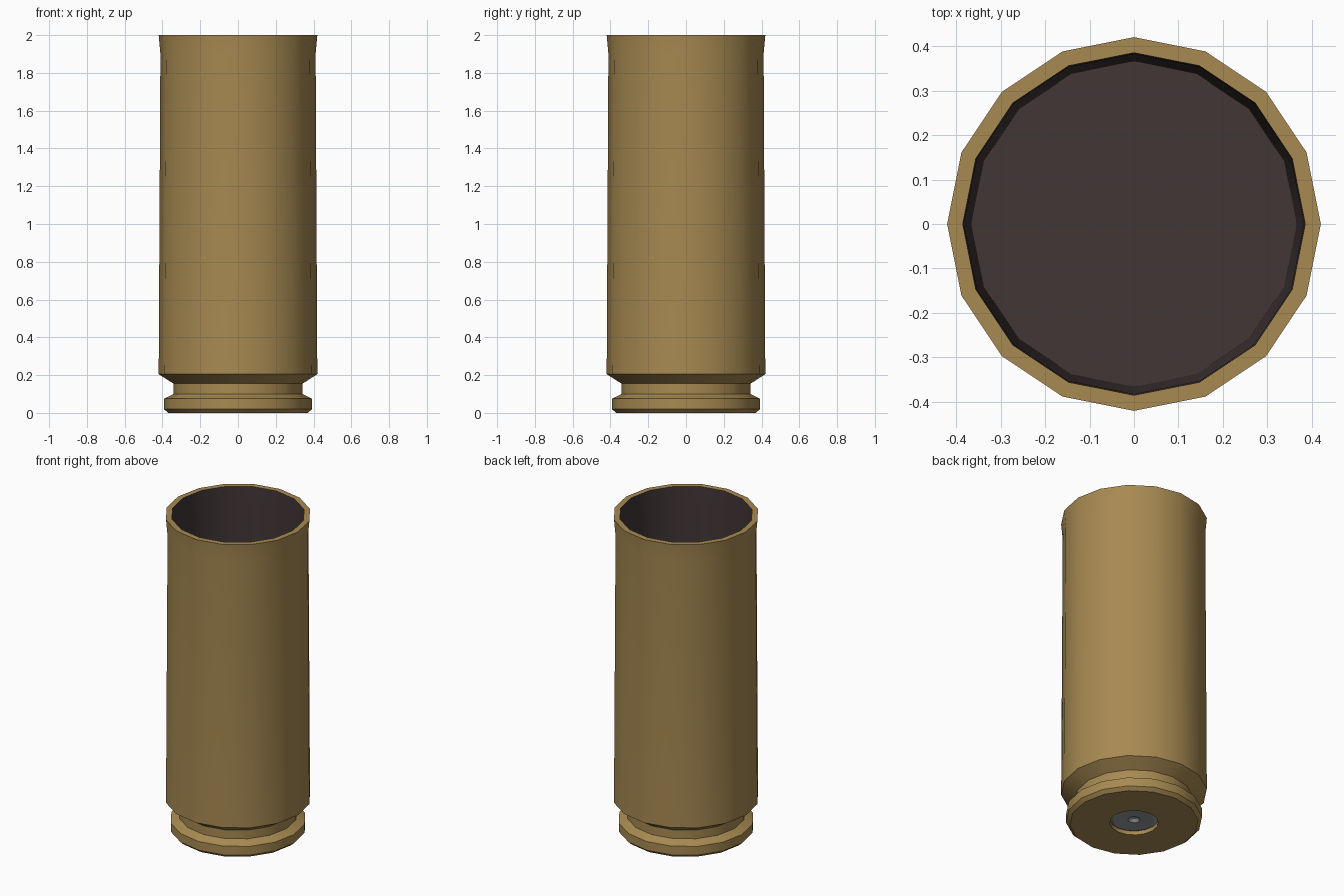
import bpy, bmesh, math

SIDES = 16

cube = bpy.data.objects.get("Cube")
if cube:
    bpy.data.objects.remove(cube, do_unlink=True)


def material(name, rgb):
    mat = bpy.data.materials.new(name)
    mat.use_nodes = True
    mat.diffuse_color = (*rgb, 1)
    mat.node_tree.nodes["Principled BSDF"].inputs["Base Color"].default_value = (*rgb, 1)
    return mat


def lathe(name, profile, mat, sharp_angle=25):
    """Revolve (radius, z) points about z; the profile runs with its outside on the right."""
    bm = bmesh.new()
    rings = []
    for r, z in profile:
        if r == 0:
            rings.append([bm.verts.new((0, 0, z))] * SIDES)
        else:
            rings.append([bm.verts.new((r * math.cos(a), r * math.sin(a), z))
                          for a in (math.tau * i / SIDES for i in range(SIDES))])
    for low, high in zip(rings, rings[1:]):
        for i in range(SIDES):
            j = (i + 1) % SIDES
            corners = dict.fromkeys((low[i], low[j], high[j], high[i]))
            bm.faces.new(list(corners))
    mesh = bpy.data.meshes.new(name)
    bm.to_mesh(mesh)
    bm.free()
    mesh.materials.append(mat)
    obj = bpy.data.objects.new(name, mesh)
    bpy.context.collection.objects.link(obj)
    bpy.ops.object.select_all(action="DESELECT")
    obj.select_set(True)
    bpy.context.view_layer.objects.active = obj
    bpy.ops.object.shade_smooth_by_angle(angle=math.radians(sharp_angle))
    return obj


brass = material("brass", (0.39, 0.254, 0.084))
soot = material("dark_interior", (0.054, 0.037, 0.037))
steel = material("primer_grey", (0.30, 0.32, 0.33))

# Outer shell: primer pocket, base, rim, extractor groove, tapered wall, flared mouth
lathe("casing", [
    (0.14, 0.03), (0.14, 0), (0.37, 0), (0.392, 0.02), (0.392, 0.075),
    (0.342, 0.1), (0.342, 0.155), (0.42, 0.205), (0.411, 1.9),
    (0.42, 2), (0.385, 2),
], brass)

# Sooty inner wall and floor
lathe("inner_wall", [(0.385, 2), (0.382, 1.9), (0.366, 0.25), (0, 0.25)], soot)

# Recessed primer with firing dimple
lathe("primer", [(0, 0.04), (0.02, 0.035), (0.035, 0.02), (0.12, 0.015), (0.14, 0.025)], steel)
